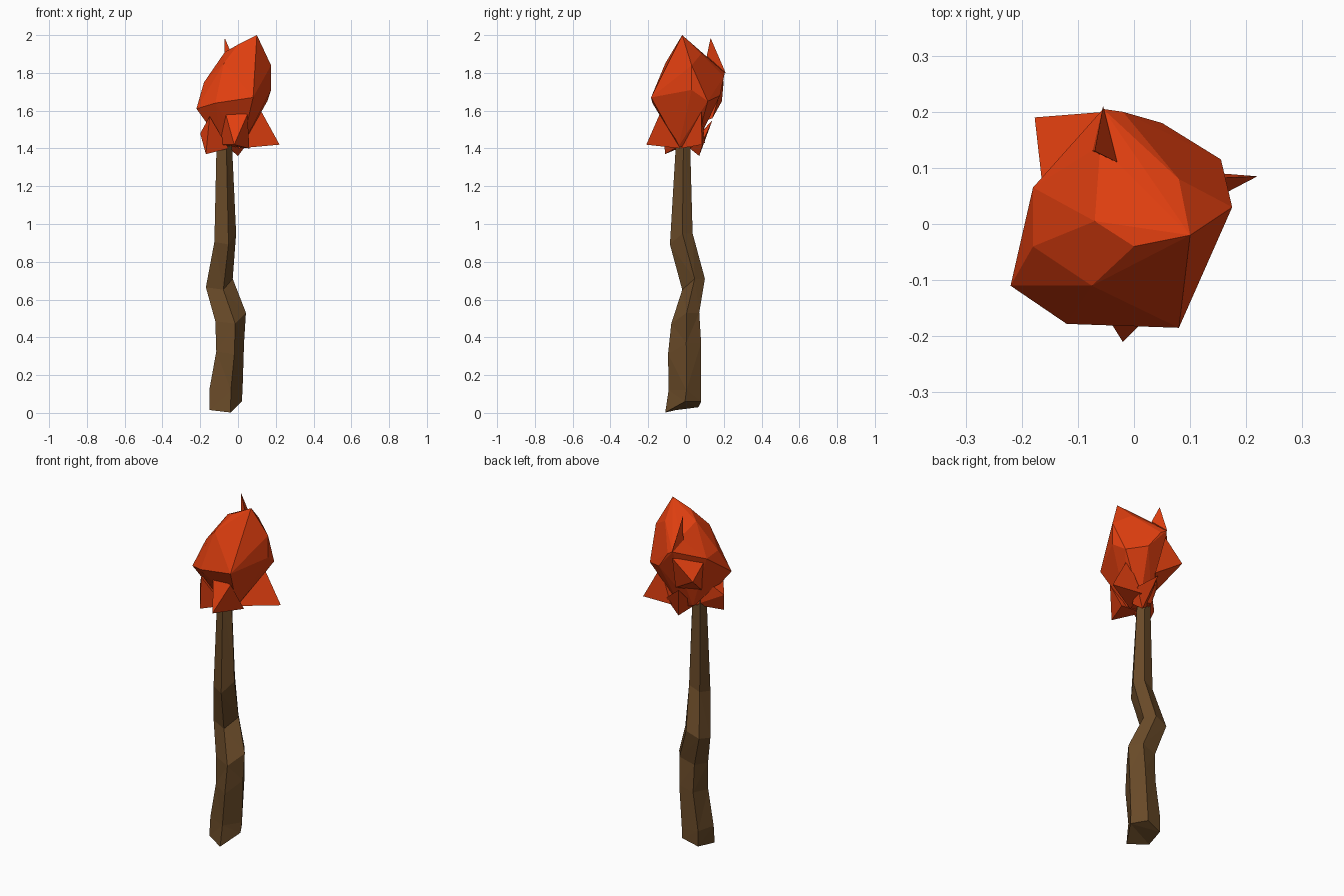
import bpy, bmesh


def material(name, colour):
    m = bpy.data.materials.new(name)
    m.diffuse_color = (*colour, 1)
    return m


def finish(name, bm, mat):
    bmesh.ops.recalc_face_normals(bm, faces=bm.faces[:])
    me = bpy.data.meshes.new(name)
    bm.to_mesh(me)
    bm.free()
    me.materials.append(mat)
    ob = bpy.data.objects.new(name, me)
    bpy.context.collection.objects.link(ob)
    return ob


def hull(name, points, mat):
    bm = bmesh.new()
    verts = [bm.verts.new(p) for p in points]
    res = bmesh.ops.convex_hull(bm, input=verts)
    junk = {v for v in res["geom_interior"] + res["geom_unused"] if isinstance(v, bmesh.types.BMVert)}
    bmesh.ops.delete(bm, geom=list(junk), context='VERTS')
    return finish(name, bm, mat)


wood = material("dark wood", (0.14, 0.068, 0.021))
fire = material("orange red fire", (0.76, 0.05, 0.005))

# Wooden stick: lofted five-sided rings (z, x min, x max, y min, y max)
rings = [(0.03, -0.15, 0.02, -0.11, 0.08), (0.12, -0.152, 0.024, -0.092, 0.08),
         (0.34, -0.115, 0.032, -0.095, 0.08), (0.50, -0.12, 0.042, -0.078, 0.07),
         (0.68, -0.17, -0.028, -0.02, 0.10), (0.92, -0.125, -0.01, -0.085, 0.035),
         (1.46, -0.113, -0.035, -0.053, 0.02)]
section = [(0.3, -1), (1, 0.1), (0.4, 1), (-0.7, 0.85), (-1, -0.4)]
tilt = [-0.028, 0.03, 0.03, 0.0, -0.015]
bm = bmesh.new()
loops = []
for i, (z, x0, x1, y0, y1) in enumerate(rings):
    loops.append([bm.verts.new(((x0 + x1) / 2 + u * (x1 - x0) / 2,
                                (y0 + y1) / 2 + v * (y1 - y0) / 2,
                                z + tilt[k] * (i != 1)))
                  for k, (u, v) in enumerate(section)])
for a, b in zip(loops, loops[1:]):
    for k in range(5):
        j = (k + 1) % 5
        bm.faces.new((a[k], a[j], b[j], b[k]))
bm.faces.new(loops[0][::-1])
bm.faces.new(loops[-1])
bmesh.ops.triangulate(bm, faces=bm.faces[:])
finish("stick", bm, wood)

# Main faceted flame
hull("flame", [
    (0.10, -0.02, 2.0), (0.0, -0.04, 1.95), (-0.07, 0.005, 1.91), (0.08, 0.08, 1.90),
    (-0.075, -0.11, 1.85), (0.175, 0.03, 1.84), (0.175, 0.03, 1.71), (0.015, -0.075, 1.82),
    (-0.18, -0.04, 1.75), (-0.18, 0.065, 1.74), (-0.06, 0.14, 1.86), (-0.02, 0.20, 1.78),
    (0.05, 0.18, 1.68), (0.155, 0.115, 1.65), (-0.055, 0.205, 1.80), (-0.22, -0.11, 1.61),
    (-0.12, -0.178, 1.64), (0.08, -0.185, 1.67), (-0.09, -0.05, 1.43), (0.02, -0.04, 1.41),
    (0.0, 0.05, 1.41), (-0.08, 0.05, 1.43)], fire)

# Flame tongues: small pointed hulls, first point is the tip
tongues = {
    "tongue_top": [(-0.07, 0.13, 1.985), (-0.055, 0.21, 1.80), (-0.03, 0.11, 1.89), (-0.075, 0.13, 1.80)],
    "tongue_right": [(0.22, 0.085, 1.42), (0.11, 0.08, 1.62), (0.0, -0.03, 1.40), (0.03, 0.10, 1.43)],
    "tongue_front": [(-0.02, -0.21, 1.42), (-0.07, -0.13, 1.60), (0.06, -0.03, 1.40),
                     (-0.10, -0.04, 1.42), (0.05, -0.14, 1.58)],
    "tongue_left": [(-0.17, -0.11, 1.37), (-0.20, -0.07, 1.48), (-0.15, -0.13, 1.57),
                    (-0.05, -0.06, 1.40), (-0.08, 0.03, 1.43), (-0.14, -0.02, 1.55)],
    "tongue_back": [(0.0, 0.07, 1.36), (-0.07, 0.02, 1.42), (0.06, 0.10, 1.46),
                    (-0.05, 0.14, 1.55), (0.03, 0.02, 1.40)],
    "tongue_back_left": [(-0.177, 0.19, 1.65), (-0.16, 0.04, 1.73), (-0.05, 0.20, 1.76),
                         (-0.12, 0.02, 1.52), (-0.03, 0.14, 1.56)],
}
for name, pts in tongues.items():
    hull(name, pts, fire)
